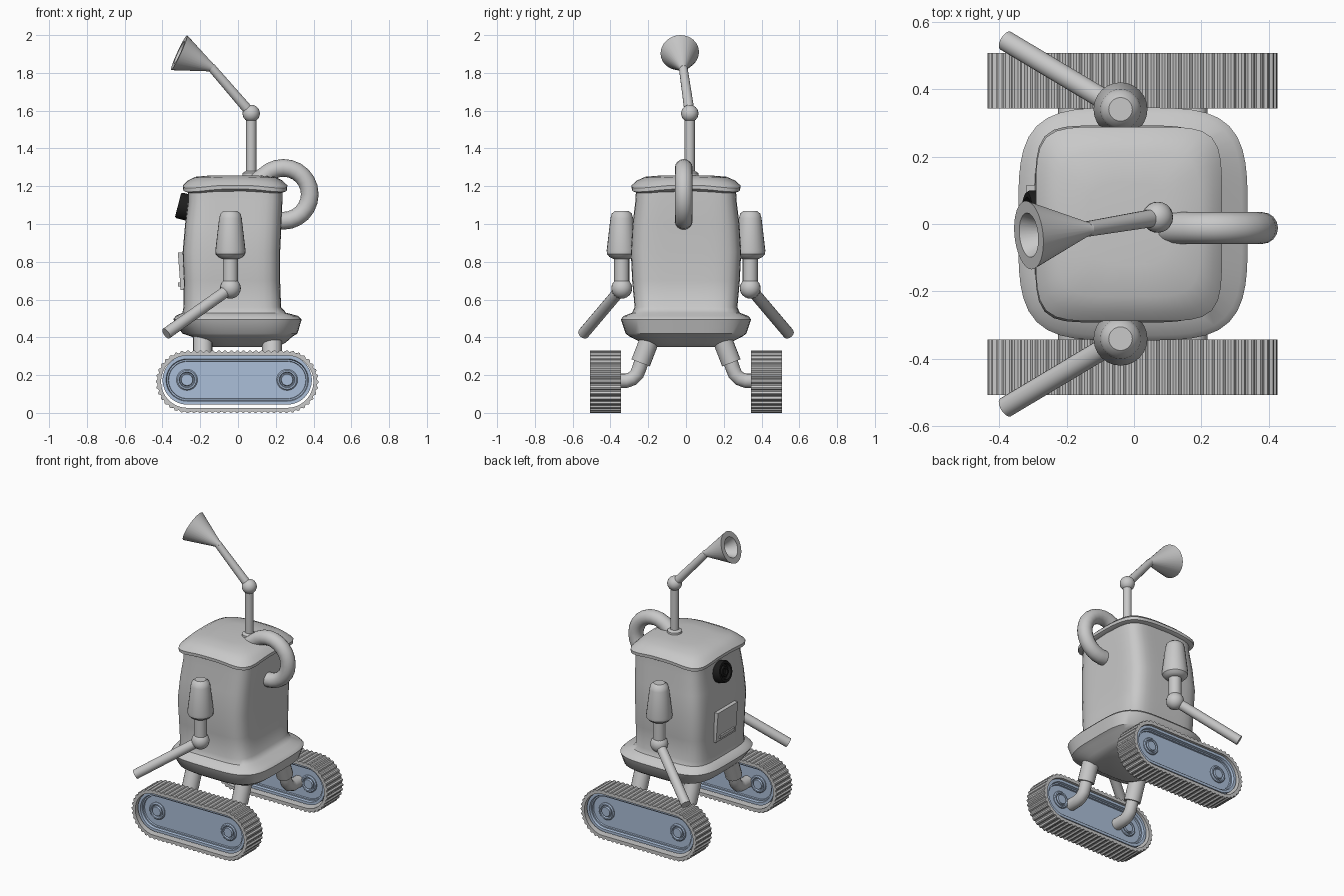
import bpy, bmesh
from math import pi, sin, cos, radians, tau
from mathutils import Vector

cube = bpy.data.objects.get("Cube")
if cube:
    bpy.data.objects.remove(cube, do_unlink=True)


def material(name, r, g, b):
    m = bpy.data.materials.new(name)
    m.use_nodes = True
    m.diffuse_color = (r, g, b, 1)
    m.node_tree.nodes["Principled BSDF"].inputs["Base Color"].default_value = (r, g, b, 1)
    return m


GREY = material("light grey metal", .58, .58, .58)
BLUE = material("pale blue wheel", .41, .52, .69)
BLACK = material("black lens", .012, .012, .012)


def finish(name, bm, mat, angle=35):
    bmesh.ops.recalc_face_normals(bm, faces=bm.faces)
    mesh = bpy.data.meshes.new(name)
    bm.to_mesh(mesh)
    bm.free()
    mesh.materials.append(mat)
    ob = bpy.data.objects.new(name, mesh)
    bpy.context.collection.objects.link(ob)
    for o in bpy.context.selected_objects:
        o.select_set(False)
    ob.select_set(True)
    bpy.context.view_layer.objects.active = ob
    bpy.ops.object.shade_smooth_by_angle(angle=radians(angle))
    return ob


def loft(name, rings, mat, closed=False, angle=35):
    """Skin equal-sized rings; cap the ends, or join last to first."""
    bm = bmesh.new()
    rows = [[bm.verts.new(p) for p in ring] for ring in rings]
    pairs = list(zip(rows, rows[1:]))
    if closed:
        pairs.append((rows[-1], rows[0]))
    else:
        bm.faces.new(rows[0])
        bm.faces.new(rows[-1])
    n = len(rows[0])
    for a, b in pairs:
        for i in range(n):
            j = (i + 1) % n
            bm.faces.new((a[i], a[j], b[j], b[i]))
    return finish(name, bm, mat, angle)


def circle(c, u, v, r, n):
    return [c + (u * cos(tau * i / n) + v * sin(tau * i / n)) * r for i in range(n)]


def lathe(name, origin, axis, profile, mat, n=24):
    """Turn (distance, radius) pairs about an axis."""
    origin, axis = Vector(origin), Vector(axis).normalized()
    u = axis.orthogonal().normalized()
    v = axis.cross(u)
    return loft(name, [circle(origin + axis * h, u, v, r, n) for h, r in profile], mat)


def rod(name, a, b, r0, r1, mat=GREY, n=16):
    d = Vector(b) - Vector(a)
    return lathe(name, a, d, [(0, r0), (d.length, r1)], mat, n)


def pipe(name, points, normal, r, mat=GREY, n=16):
    """Sweep a circle along a path lying in one plane."""
    pts, normal = [Vector(p) for p in points], Vector(normal)
    rings = []
    for i, p in enumerate(pts):
        t = (pts[min(i + 1, len(pts) - 1)] - pts[max(i - 1, 0)]).normalized()
        rings.append(circle(p, normal, t.cross(normal), r, n))
    return loft(name, rings, mat, angle=50)


def ball(name, c, r):
    bm = bmesh.new()
    bmesh.ops.create_uvsphere(bm, u_segments=20, v_segments=12, radius=r)
    bmesh.ops.translate(bm, verts=bm.verts, vec=Vector(c))
    return finish(name, bm, GREY, 60)


def soft_square(z, cx, rx, ry, power, droop=0, n=64):
    """Rounded-square ring whose corners may hang lower."""
    ring = []
    for i in range(n):
        c, s = cos(tau * i / n), sin(tau * i / n)
        k = (abs(c) ** power + abs(s) ** power) ** (-1 / power)
        ring.append(Vector((cx + rx * k * c, ry * k * s, z - droop * (2 * c * s) ** 4)))
    return ring


def stadium(y, zc, radii, n, half=.265):
    """Long rounded ring in the xz plane; radii repeat around it."""
    r = max(radii)
    total = 4 * half + tau * r
    ring = []
    for i in range(n):
        s, rad = total * i / n, radii[i % len(radii)]
        if s < 2 * half:
            x, z = -half + s, rad
        elif s < 2 * half + pi * r:
            a = pi / 2 - (s - 2 * half) / r
            x, z = half + rad * cos(a), rad * sin(a)
        elif s < 4 * half + pi * r:
            x, z = half - (s - 2 * half - pi * r), -rad
        else:
            a = -pi / 2 - (s - 4 * half - pi * r) / r
            x, z = -half + rad * cos(a), rad * sin(a)
        ring.append(Vector((x - .004, y, zc + z)))
    return ring


# Body with flared skirt
loft("body", [soft_square(*row) for row in (
    (.35, .03, .18, .20, 4), (.37, .03, .22, .23, 4), (.405, .02, .27, .30, 4),
    (.42, .01, .305, .32, 4), (.495, -.003, .34, .345, 4), (.513, -.005, .325, .33, 4),
    (.53, -.02, .275, .285, 5), (.56, -.03, .258, .272, 6), (.70, -.032, .255, .285, 6),
    (.85, -.035, .258, .292, 6), (1.0, -.025, .255, .283, 6), (1.12, -.015, .25, .268, 6),
    (1.18, -.015, .25, .265, 6))], GREY, angle=40)

# Lid
loft("lid", [soft_square(*row) for row in (
    (1.175, -.015, .255, .268, 6, .012), (1.185, -.015, .275, .287, 6, .015),
    (1.205, -.015, .276, .288, 6, .015), (1.23, -.015, .25, .26, 6, .012),
    (1.25, -.015, .21, .215, 5, .005), (1.258, -.015, .12, .12, 4))], GREY, angle=40)

# Antenna with horn
base, elbow = Vector((.07, .02, 1.24)), Vector((.07, .02, 1.585))
neck, mouth = Vector((-.14, -.015, 1.828)), Vector((-.312, -.033, 1.907))
lathe("antenna_flange", base, (0, 0, 1), [(0, .047), (.03, .045), (.04, .03)], GREY)
rod("antenna_mast", base, elbow, .027, .027)
ball("antenna_ball", elbow, .046)
rod("antenna_arm", elbow, neck, .027, .023)
ax = mouth - neck
L = ax.length
lathe("horn", neck, ax, [(-.015, .02), (0, .022), (L, .102), (L, .066), (L - .09, .02)], GREY, 32)

# Looping pipe on the rear
loop = [(.24 + .14 * cos(radians(a)), -.012, 1.157 + .14 * sin(radians(a)))
        for a in range(-105, 126, 15)]
pipe("rear_pipe", loop + [(.1, -.012, 1.225)], (0, 1, 0), .047)

# Lens and chest plate on the face
lathe("lens", (-.265, .03, 1.087), (-.97, 0, .25),
      [(-.01, .07), (.045, .07), (.054, .064), (.054, .05), (.035, .046),
       (.035, .034), (.05, .03), (.05, .02), (.042, .015)], BLACK, 28)


def slab(name, c, size, tilt, mat):
    bm = bmesh.new()
    bmesh.ops.create_cube(bm, size=1)
    for v in bm.verts:
        v.co = Vector((v.co.x * size[0] + tilt * v.co.z, v.co.y * size[1], v.co.z * size[2])) + Vector(c)
    return finish(name, bm, mat)


slab("chest_plate", (-.296, .01, .75), (.03, .21, .2), -.015, GREY)
slab("chest_ledge", (-.302, .01, .68), (.03, .15, .02), 0, GREY)

for side, tag in ((1, "back"), (-1, "front")):
    # Arms
    y = side * .34
    lathe("shoulder_" + tag, (-.04, y, 0), (0, 0, 1),
          [(.815, .045), (.825, .065), (.84, .078), (.86, .08), (1.03, .06), (1.055, .053), (1.07, .035)], GREY)
    rod("upper_arm_" + tag, (-.04, y, .66), (-.04, y, .83), .04, .04)
    ball("elbow_" + tag, (-.04, y, .66), .055)
    rod("forearm_" + tag, (-.04, y, .66), (-.38, side * .543, .42), .031, .031)

    # Ribbed track band
    yc, n = side * .425, 256
    rib, bore = [.165, .165, .157, .157], [.138]
    loft("track_" + tag, [stadium(yc - .082, .165, rib, n), stadium(yc + .082, .165, rib, n),
                          stadium(yc + .082, .165, bore, n), stadium(yc - .082, .165, bore, n)],
         GREY, closed=True, angle=20)

    # Recessed wheel frame inside the band
    half_profile = [(.04, .098), (.05, .1), (.05, .108), (.065, .112), (.065, .13)]
    profile = [(-d, r) for d, r in half_profile] + [(d, r) for d, r in reversed(half_profile)]
    loft("wheel_frame_" + tag, [stadium(yc + d, .174, [r], 96) for d, r in profile], BLUE)

    for x, end in ((-.27, "left"), (.26, "right")):
        for face in (-1, 1):
            lathe(f"hub_{tag}_{end}_{face}", (x, yc + face * .035, .175), (0, face, 0),
                  [(0, .056), (.012, .056), (.018, .05), (.018, .042), (.008, .038),
                   (.008, .033), (.02, .03)], BLUE)

    # Bent legs
    for x, end in ((-.187, "left"), (.18, "right")):
        rod(f"leg_{tag}_{end}", (x, side * .18, .42), (x, side * .24, .265), .052, .052)
        pipe(f"ankle_{tag}_{end}",
             [(x, side * py, pz) for py, pz in
              ((.228, .3), (.246, .24), (.26, .205), (.283, .182), (.315, .17), (.39, .17))],
             (1, 0, 0), .038)
